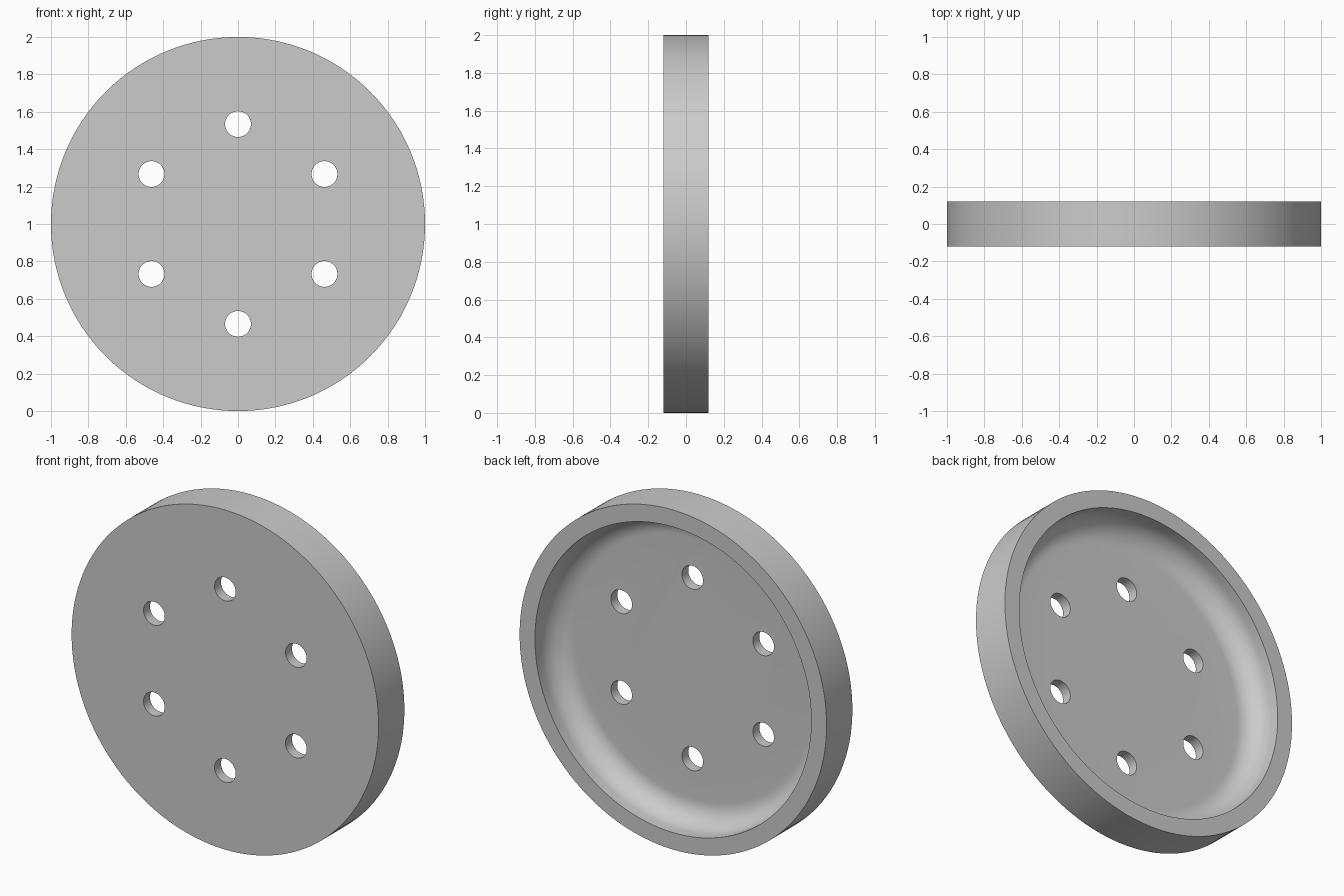
import bpy, bmesh
from math import sin, cos, pi, radians
from mathutils import Matrix, Vector

if "Cube" in bpy.data.objects:
    bpy.data.objects.remove(bpy.data.objects["Cube"])

RADIUS, HALF, INNER, FLOOR, FILLET = 1.0, 0.12, 0.9, 0.06, 0.13
RING, HOLE, SIDES = 0.534, 0.069, 128

grey = bpy.data.materials.new("plain grey")
grey.use_nodes = True
colour = (0.6, 0.6, 0.6, 1)
grey.diffuse_color = colour
grey.node_tree.nodes["Principled BSDF"].inputs["Base Color"].default_value = colour


def make_object(name, bm):
    bmesh.ops.recalc_face_normals(bm, faces=bm.faces[:])
    mesh = bpy.data.meshes.new(name)
    bm.to_mesh(mesh)
    bm.free()
    mesh.materials.append(grey)
    obj = bpy.data.objects.new(name, mesh)
    bpy.context.collection.objects.link(obj)
    return obj


# Dish profile as (radius, y): front edge, rim, then the rounded inner corner
floor_y = FLOOR - HALF
profile = [(RADIUS, -HALF), (RADIUS, HALF), (INNER, HALF)]
for i in range(13):
    a = i / 12 * pi / 2
    profile.append((INNER - FILLET + FILLET * cos(a),
                    floor_y + FILLET - FILLET * sin(a)))

bm = bmesh.new()
rings = []
for r, y in profile:
    rings.append([bm.verts.new((r * cos(2 * pi * k / SIDES), y, 1 + r * sin(2 * pi * k / SIDES)))
                  for k in range(SIDES)])
for lower, upper in zip(rings, rings[1:]):
    for k in range(SIDES):
        n = (k + 1) % SIDES
        bm.faces.new((lower[k], lower[n], upper[n], upper[k]))
bm.faces.new(rings[0])
bm.faces.new(rings[-1])
dish = make_object("dish", bm)

# Six bolt holes evenly spaced on a circle
bm = bmesh.new()
for k in range(6):
    a = pi / 2 + k * pi / 3
    place = Matrix.Translation(Vector((RING * cos(a), 0, 1 + RING * sin(a))))
    bmesh.ops.create_cone(bm, cap_ends=True, segments=48, radius1=HOLE, radius2=HOLE,
                          depth=1, matrix=place @ Matrix.Rotation(pi / 2, 4, "X"))
cutter = make_object("hole_cutter", bm)
cutter.hide_render = True

cut = dish.modifiers.new("bolt holes", "BOOLEAN")
cut.operation = "DIFFERENCE"
cut.solver = "EXACT"
cut.object = cutter
bpy.ops.object.select_all(action="DESELECT")
bpy.context.view_layer.objects.active = dish
dish.select_set(True)
bpy.ops.object.modifier_apply(modifier=cut.name)
bpy.data.objects.remove(cutter)
bpy.ops.object.shade_smooth_by_angle(angle=radians(30))
